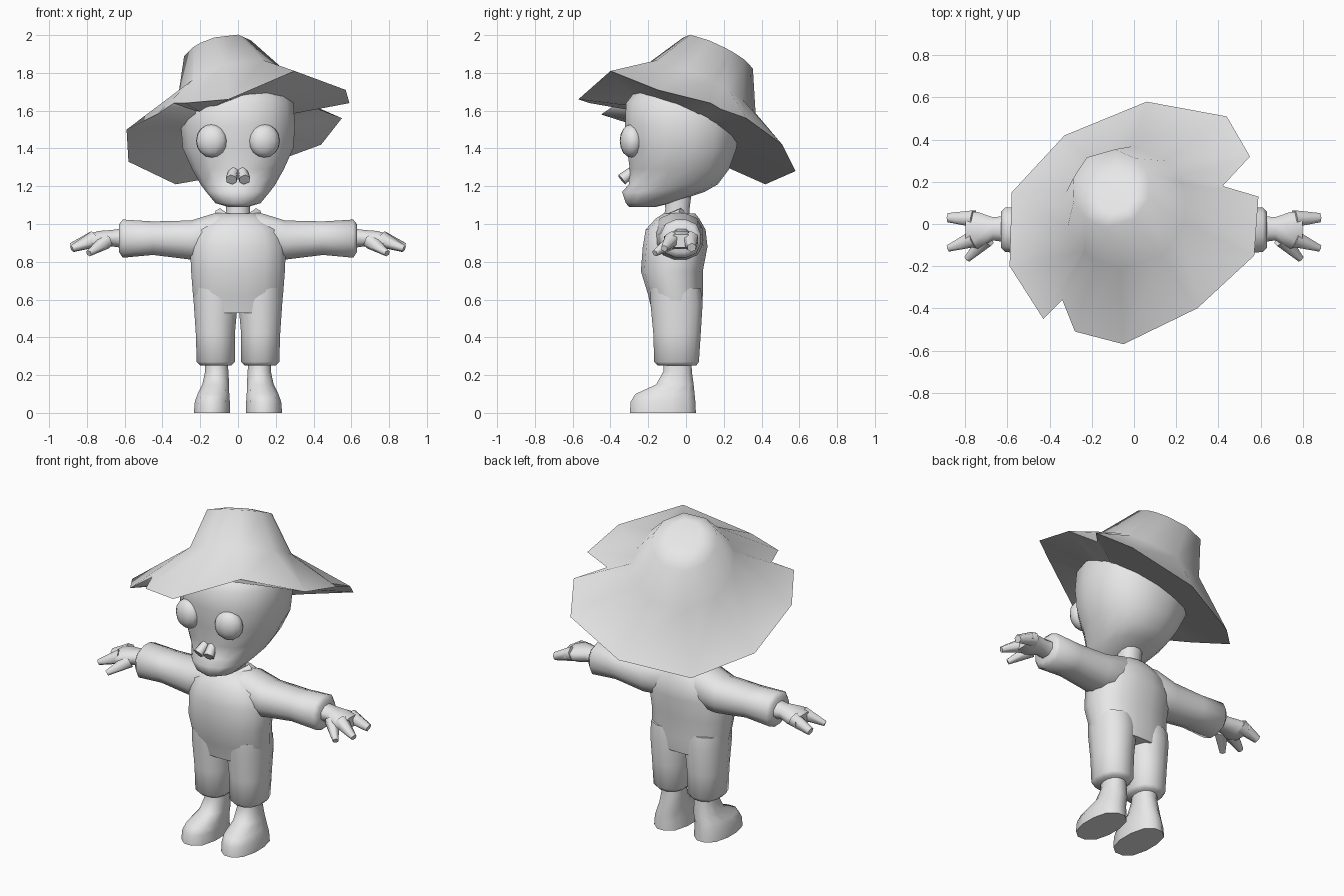
import bpy, bmesh, math
from mathutils import Vector

cube = bpy.data.objects.get("Cube")
if cube:
    bpy.data.objects.remove(cube)

grey = bpy.data.materials.new("plain grey")
grey.use_nodes = True
COLOUR = (0.8, 0.8, 0.8, 1)
grey.diffuse_color = COLOUR
grey.node_tree.nodes["Principled BSDF"].inputs["Base Color"].default_value = COLOUR


def finish(name, bm, angle=60, fix=True):
    if fix:
        bmesh.ops.recalc_face_normals(bm, faces=bm.faces)
    mesh = bpy.data.meshes.new(name)
    bm.to_mesh(mesh)
    bm.free()
    mesh.materials.append(grey)
    obj = bpy.data.objects.new(name, mesh)
    bpy.context.collection.objects.link(obj)
    bpy.ops.object.select_all(action="DESELECT")
    obj.select_set(True)
    bpy.context.view_layer.objects.active = obj
    bpy.ops.object.shade_smooth_by_angle(angle=math.radians(angle))
    return obj


def skin(bm, rings, caps=(True, True)):
    rows = [[bm.verts.new(p) for p in ring] for ring in rings]
    n = len(rows[0])
    for a, b in zip(rows, rows[1:]):
        for i in range(n):
            j = (i + 1) % n
            bm.faces.new((a[i], a[j], b[j], b[i]))
    if caps[0]:
        bm.faces.new(rows[0][::-1])
    if caps[1]:
        bm.faces.new(rows[-1])


def section(axis, t, a0, a1, b0, b1, sides, power):
    """Rounded outline that fills the given extents across an axis."""
    pts = []
    for i in range(sides):
        ang = math.tau * (i + 0.5) / sides
        c, s = math.cos(ang), math.sin(ang)
        k = (abs(c) ** power + abs(s) ** power) ** (-1 / power)
        a = (a0 + a1) / 2 + (a1 - a0) / 2 * c * k
        b = (b0 + b1) / 2 + (b1 - b0) / 2 * s * k
        pts.append((a, b, t) if axis == "z" else (t, a, b))
    return pts


def loft(name, axis, rows, side=1, sides=12, power=2.5):
    bm = bmesh.new()
    skin(bm, [section(axis, *r, sides, power) for r in rows])
    bmesh.ops.scale(bm, vec=(side, 1, 1), verts=bm.verts)
    return finish(name, bm)


def taper(name, start, end, r0, r1, side=1, sides=6):
    """Tapered rod between two points."""
    start, end = Vector(start), Vector(end)
    bm = bmesh.new()
    bmesh.ops.create_cone(bm, cap_ends=True, segments=sides, radius1=r0,
                          radius2=r1, depth=(end - start).length)
    turn = (end - start).to_track_quat("Z", "Y").to_matrix().to_4x4()
    bmesh.ops.transform(bm, matrix=turn, verts=bm.verts)
    bmesh.ops.translate(bm, vec=(start + end) / 2, verts=bm.verts)
    bmesh.ops.scale(bm, vec=(side, 1, 1), verts=bm.verts)
    return finish(name, bm)


def ball(name, centre, size, tilt=0):
    bm = bmesh.new()
    bmesh.ops.create_uvsphere(bm, u_segments=12, v_segments=8, radius=1)
    bmesh.ops.scale(bm, vec=size, verts=bm.verts)
    obj = finish(name, bm)
    obj.location = centre
    obj.rotation_euler.z = tilt
    return obj


# Hat: ragged tilted brim, flared crown and a flat underside
brim = [(.59, .13, 1.64), (.42, .18, 1.61), (.55, .32, 1.56), (.44, .51, 1.42),
        (.06, .58, 1.28), (-.33, .42, 1.21), (-.58, .15, 1.33), (-.59, -.2, 1.5),
        (-.43, -.45, 1.58), (-.34, -.36, 1.64), (-.28, -.51, 1.64),
        (-.05, -.57, 1.66), (.3, -.4, 1.81), (.57, -.15, 1.71)]


def hat_ring(x, y, z, radius):
    pts = []
    for p in brim:
        ang = math.atan2(p[1], p[0])
        dx, dy = radius * math.cos(ang), radius * math.sin(ang)
        pts.append((x + dx, y + dy, z + .25 * dx - .47 * dy))
    return pts


bm = bmesh.new()
skin(bm, [hat_ring(0, 0, 1.54, .27), brim, hat_ring(-.04, .08, 1.715, .29),
          hat_ring(-.11, .17, 1.905, .185), hat_ring(-.09, .14, 1.94, .09)],
     (False, True))
finish("hat", bm, 75)

# Head with a jutting jaw
loft("head", "z", [
    (1.09, -.05, .05, -.3, -.16), (1.11, -.12, .12, -.32, -.08),
    (1.17, -.17, .17, -.34, .1), (1.21, -.2, .2, -.305, .17),
    (1.29, -.245, .245, -.3, .23), (1.4, -.295, .295, -.315, .27),
    (1.52, -.305, .305, -.325, .285), (1.64, -.295, .295, -.32, .28),
    (1.73, -.24, .24, -.25, .26)], sides=16, power=2.4)

# Face
for side, word in ((1, "left"), (-1, "right")):
    ball(word + "_eye", (side * .14, -.29, 1.44), (.085, .06, .088), side * .25)
    taper(word + "_nostril", (side * .02, -.27, 1.29), (side * .035, -.34, 1.235),
          .025, .032, sides=6)

# Neck and torso
loft("neck", "z", [(.98, -.07, .07, -.13, .02), (1.08, -.065, .065, -.11, .02),
                   (1.16, -.07, .07, -.12, .03)])
loft("torso", "z", [
    (.53, -.225, .225, -.18, .08), (.62, -.24, .24, -.2, .09),
    (.75, -.25, .25, -.24, .09), (.88, -.255, .255, -.23, .115),
    (.97, -.22, .22, -.215, .105), (1.03, -.15, .15, -.16, .07),
    (1.055, -.1, .1, -.12, .05)], sides=16)

for side, word in ((1, "left"), (-1, "right")):
    # Collar flap beside the open neck
    taper(word + "_collar", (.02, -.15, 1.01), (.1, -.02, 1.055), .02, .03, side)
    # Sleeve
    loft(word + "_sleeve", "x", [
        (.06, -.15, .07, .84, 1.06), (.12, -.17, .09, .82, 1.06),
        (.25, -.15, .09, .81, 1.02), (.45, -.14, .08, .835, 1.015),
        (.61, -.135, .08, .82, 1.025), (.63, -.115, .06, .85, 1.0)], side)
    # Hand with two fingers and a thumb
    loft(word + "_hand", "x", [
        (.6, -.09, .04, .87, .98), (.67, -.08, .035, .88, .97),
        (.74, -.12, .06, .865, .965), (.8, -.11, .065, .875, .945)], side, 8)
    taper(word + "_finger", (.76, .025, .92), (.88, .03, .875), .045, .025, side)
    taper(word + "_little_finger", (.76, -.07, .92), (.88, -.115, .87), .045, .018, side)
    taper(word + "_thumb", (.7, -.07, .91), (.79, -.165, .845), .045, .018, side)
    # Trouser leg with a cuff
    loft(word + "_trouser_leg", "z", [
        (.25, .035, .2, -.15, .055), (.27, .015, .22, -.17, .07),
        (.42, .015, .225, -.175, .08), (.58, .0, .236, -.19, .09),
        (.66, .0, .236, -.19, .08)], side)
    # Boot
    loft(word + "_boot", "z", [
        (0, .04, .235, -.3, .055), (.06, .042, .23, -.295, .052),
        (.1, .045, .215, -.27, .048), (.15, .046, .19, -.16, .042),
        (.22, .05, .175, -.12, .032), (.28, .055, .175, -.12, .03)], side)
